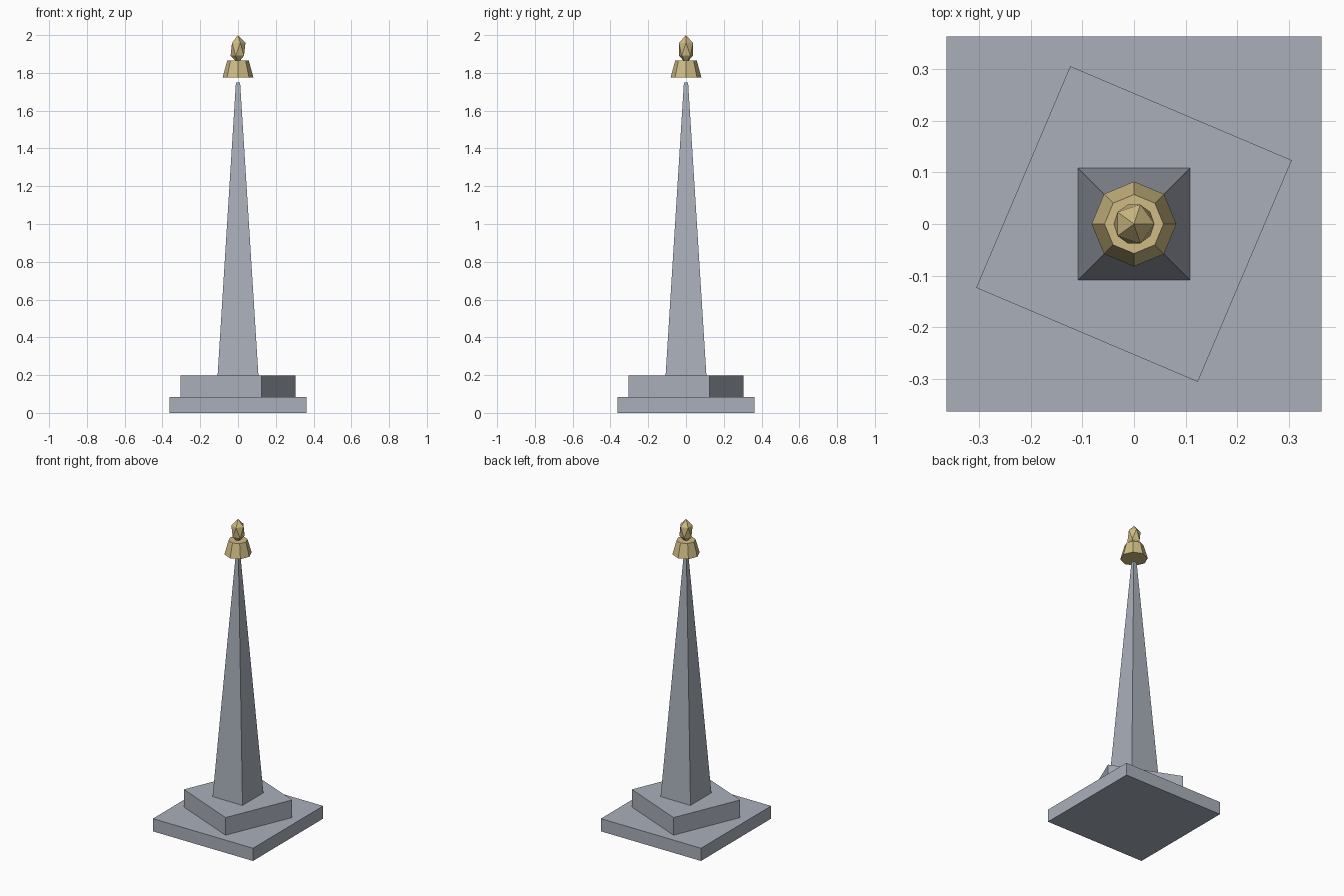
import bpy
import math

cube = bpy.data.objects.get("Cube")
if cube:
    bpy.data.objects.remove(cube, do_unlink=True)


def make_material(name, color):
    mat = bpy.data.materials.new(name)
    mat.use_nodes = True
    mat.diffuse_color = color
    mat.node_tree.nodes["Principled BSDF"].inputs["Base Color"].default_value = color
    return mat


stone = make_material("grey stone", (0.40, 0.43, 0.49, 1))
gold = make_material("pale gold", (0.62, 0.50, 0.23, 1))


def frustum(name, sides, r_low, r_high, z_low, z_high, turn, mat):
    """Tapered prism with corner radii r_low and r_high, first corner at angle turn."""
    bpy.ops.mesh.primitive_cone_add(vertices=sides, radius1=r_low, radius2=r_high,
                                    depth=z_high - z_low,
                                    location=(0, 0, (z_low + z_high) / 2),
                                    rotation=(0, 0, math.radians(turn)))
    obj = bpy.context.object
    obj.name = name
    obj.data.materials.append(mat)
    return obj


ROOT2 = math.sqrt(2)

# Stepped plinth, the upper step turned on the lower one
frustum("lower_step", 4, 0.362 * ROOT2, 0.362 * ROOT2, 0, 0.083, 45, stone)
frustum("upper_step", 4, 0.329, 0.329, 0.083, 0.198, 22, stone)

# Tall tapering shaft
frustum("shaft", 4, 0.108 * ROOT2, 0.011 * ROOT2, 0.198, 1.75, 45, stone)

# Eight-sided collar floating just above the shaft
frustum("collar", 8, 0.082, 0.057, 1.775, 1.865, 0, gold)

# Faceted finial
bpy.ops.mesh.primitive_ico_sphere_add(subdivisions=1, radius=1, location=(0, 0, 1.925))
finial = bpy.context.object
finial.name = "finial"
finial.scale = (0.044, 0.044, 0.075)
finial.data.materials.append(gold)
